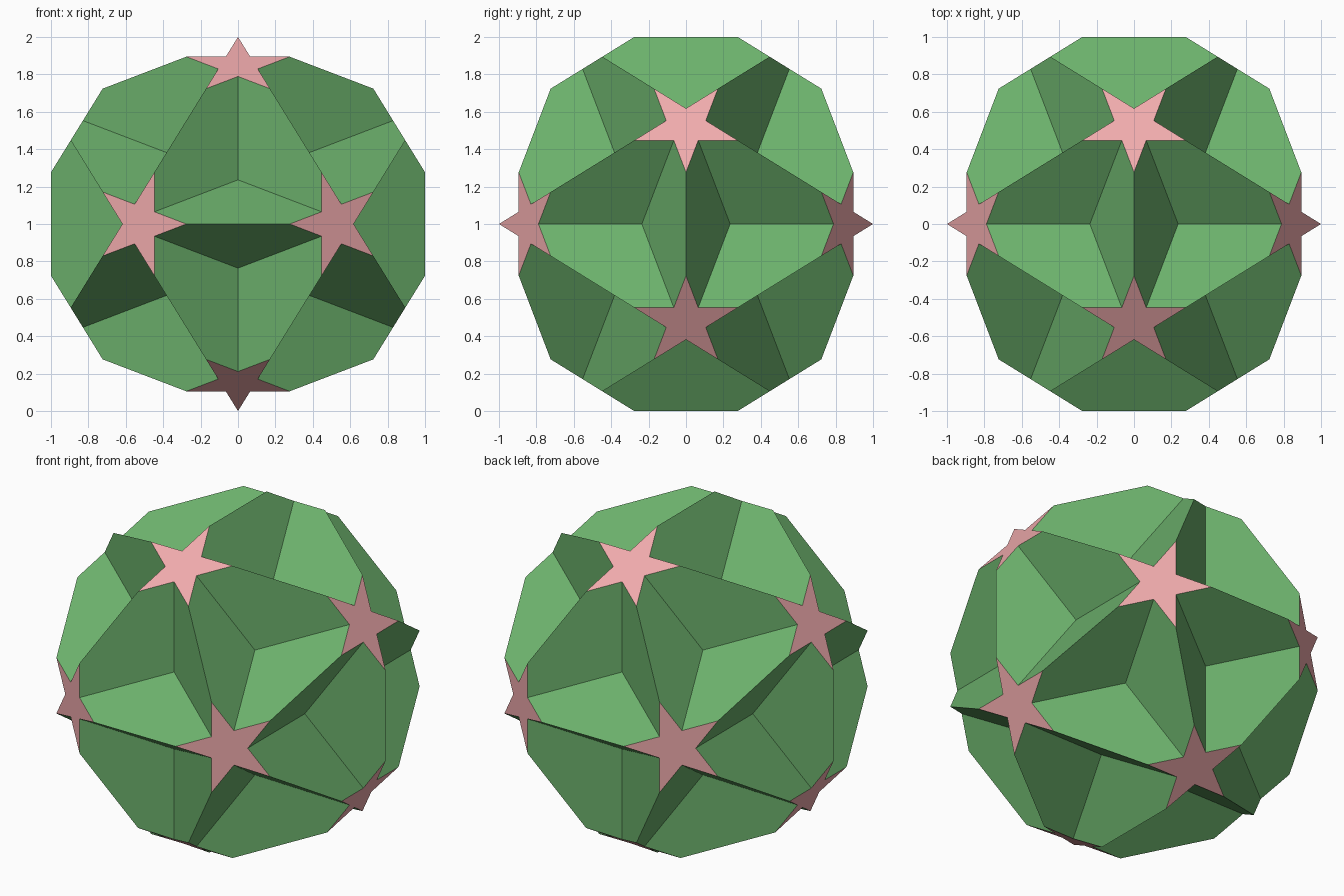
import bpy, bmesh, math
from mathutils import Vector

if "Cube" in bpy.data.objects:
    bpy.data.objects.remove(bpy.data.objects["Cube"])

PHI = (1 + math.sqrt(5)) / 2
A = 1 / PHI                                   # short icosahedron coordinate (long one is 1)
CUT = (1 + A * A / math.sqrt(5)) / (1 + A * A)  # corner cut, as a fraction of corner radius


def make_object(name, source, material_index, color):
    """Keep only the faces with one material index and turn them into an object."""
    part = source.copy()
    unwanted = [f for f in part.faces if f.material_index != material_index]
    bmesh.ops.delete(part, geom=unwanted, context='FACES')
    for f in part.faces:
        f.material_index = 0
        f.smooth = False
    mesh = bpy.data.meshes.new(name)
    part.to_mesh(mesh)
    part.free()
    mat = bpy.data.materials.new(name + "_color")
    mat.diffuse_color = color
    mat.use_nodes = True
    mat.node_tree.nodes["Principled BSDF"].inputs["Base Color"].default_value = mat.diffuse_color
    mesh.materials.append(mat)
    obj = bpy.data.objects.new(name, mesh)
    bpy.context.collection.objects.link(obj)
    return obj


# icosahedron corners: cyclic permutations of (0, +-A, +-1)
corners = []
for s in (-1, 1):
    for t in (-1, 1):
        p = (0, s * A, t)
        corners += [Vector((p[-i], p[1 - i], p[2 - i])) for i in range(3)]

bm = bmesh.new()
for c in corners:
    bm.verts.new(c)
bmesh.ops.convex_hull(bm, input=bm.verts[:])

# push the middle of every triangle inwards to form the three-sided dimples
centres = bmesh.ops.poke(bm, faces=bm.faces[:])["verts"]
for v in centres:
    v.co *= 3 / PHI ** 3

# slice off each corner and close the cut with a five-pointed star
for c in corners:
    cut = bmesh.ops.bisect_plane(
        bm, geom=bm.verts[:] + bm.edges[:] + bm.faces[:], dist=1e-6,
        plane_co=c * CUT, plane_no=c.normalized(), clear_outer=True)
    rim = [g for g in cut["geom_cut"] if isinstance(g, bmesh.types.BMEdge)]
    for f in bmesh.ops.contextual_create(bm, geom=rim)["faces"]:
        f.material_index = 1

bmesh.ops.recalc_face_normals(bm, faces=bm.faces[:])
bmesh.ops.translate(bm, verts=bm.verts[:], vec=(0, 0, 1))

# green dimpled shell and pink stars
make_object("dimpled_body", bm, 0, (0.15, 0.44, 0.15, 1))
make_object("star_faces", bm, 1, (0.88, 0.41, 0.42, 1))
bm.free()
